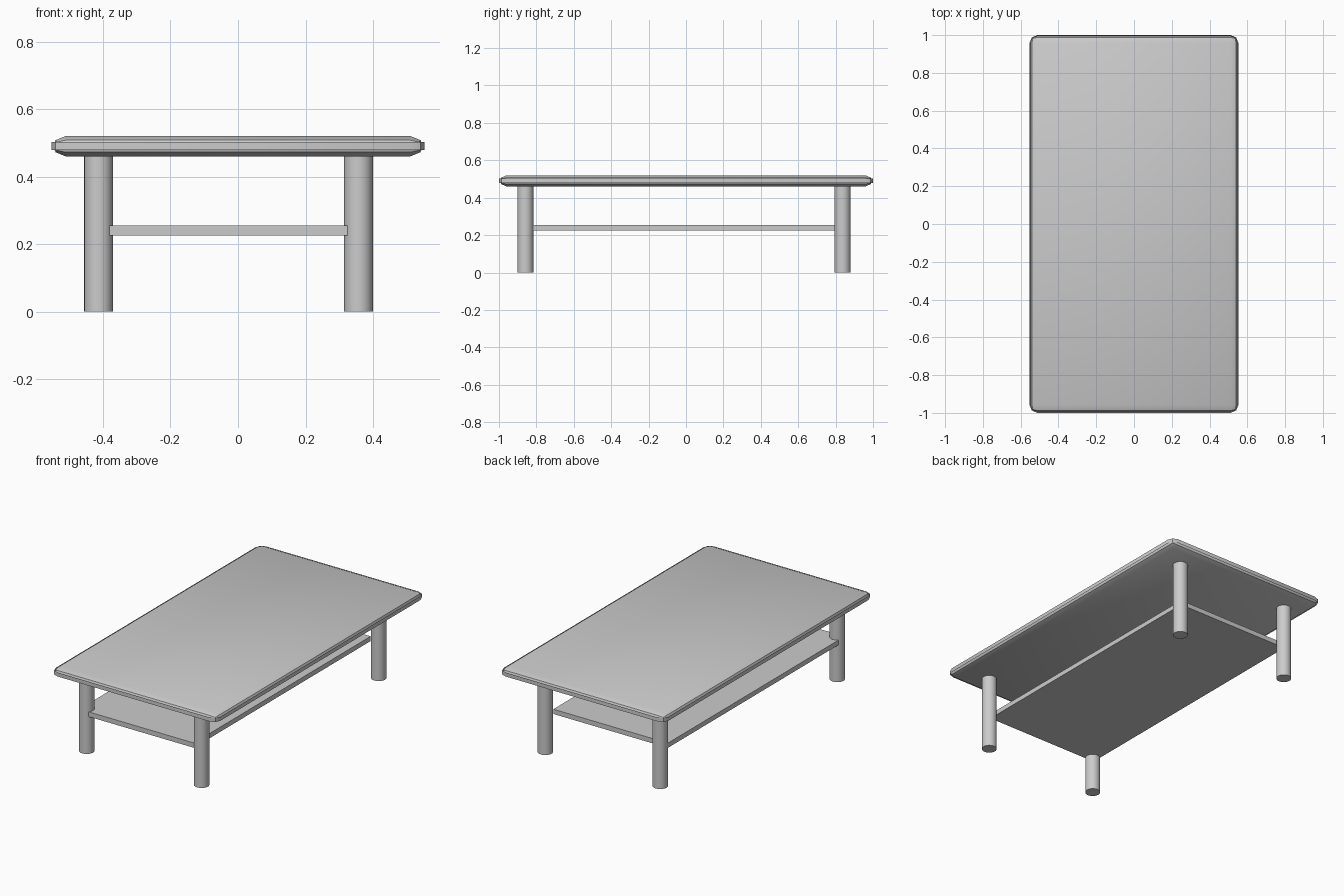
import bpy, bmesh

cube = bpy.data.objects.get("Cube")
if cube:
    bpy.data.objects.remove(cube)

grey = bpy.data.materials.new("plain_grey")
grey.use_nodes = True
colour = (0.6, 0.6, 0.6, 1)
grey.diffuse_color = colour
grey.node_tree.nodes["Principled BSDF"].inputs["Base Color"].default_value = colour


def add_object(name, bm, smooth=False):
    mesh = bpy.data.meshes.new(name)
    bm.to_mesh(mesh)
    bm.free()
    mesh.materials.append(grey)
    obj = bpy.data.objects.new(name, mesh)
    bpy.context.collection.objects.link(obj)
    if smooth:
        bpy.ops.object.select_all(action="DESELECT")
        obj.select_set(True)
        bpy.context.view_layer.objects.active = obj
        bpy.ops.object.shade_smooth_by_angle()
    return obj


def box(low, high):
    bm = bmesh.new()
    bmesh.ops.create_cube(bm, size=1)
    for v in bm.verts:
        for i in range(3):
            v.co[i] = high[i] if v.co[i] > 0 else low[i]
    return bm


# Table top: rounded corners and upper rim, sharp underside
TOP_BASE = 0.46
bm = box((-0.553, -1, TOP_BASE), (0.553, 1, 0.52))
rim = [e for e in bm.edges if max(v.co.z for v in e.verts) > TOP_BASE]
bmesh.ops.bevel(bm, geom=rim, offset=0.042, segments=2, profile=0.5, affect="EDGES")
add_object("table_top", bm, smooth=True)

# Shelf, set slightly off the leg centres
add_object("shelf", box((-0.443, -0.887, 0.226), (0.325, 0.806, 0.255)))

# Four round legs
for end, y in (("front", -0.859), ("back", 0.837)):
    for side, x in (("right", -0.413), ("left", 0.357)):
        bm = bmesh.new()
        bmesh.ops.create_cone(bm, cap_ends=True, segments=32, radius1=0.0425,
                              radius2=0.0425, depth=TOP_BASE)
        bmesh.ops.translate(bm, verts=bm.verts, vec=(x, y, TOP_BASE / 2))
        add_object(f"{end}_{side}_leg", bm, smooth=True)
